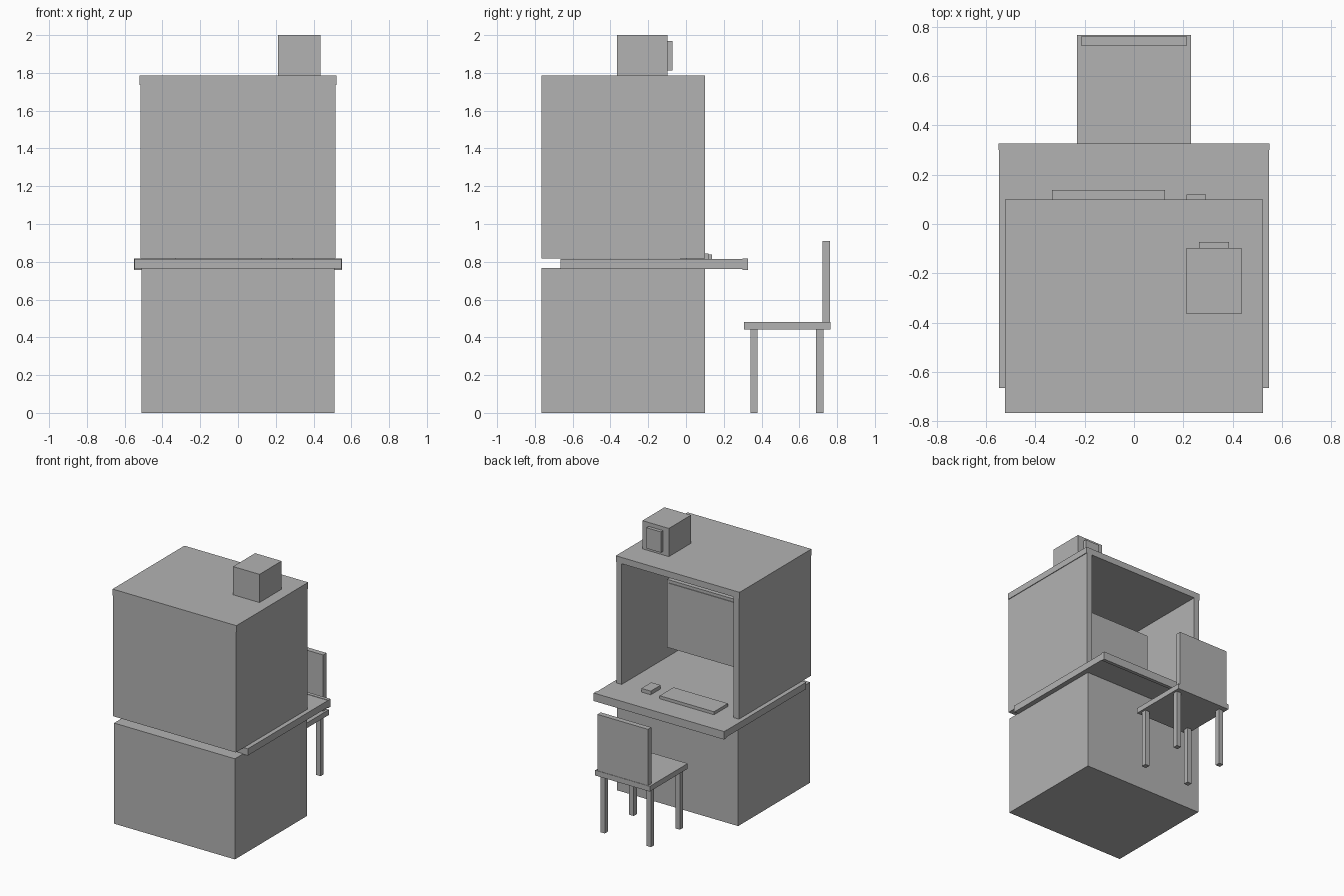
import bpy

cube = bpy.data.objects.get("Cube")
if cube:
    bpy.data.objects.remove(cube, do_unlink=True)

grey = bpy.data.materials.new("plain grey")
grey.use_nodes = True
grey.diffuse_color = (0.45, 0.45, 0.45, 1)
grey.node_tree.nodes["Principled BSDF"].inputs["Base Color"].default_value = (0.45, 0.45, 0.45, 1)


def box(name, x, y, z):
    """Box spanning the given (low, high) range on each axis."""
    spans = (x, y, z)
    bpy.ops.mesh.primitive_cube_add(size=1, location=[(a + b) / 2 for a, b in spans])
    obj = bpy.context.object
    obj.name = name
    obj.scale = [b - a for a, b in spans]
    bpy.ops.object.transform_apply(location=False, rotation=False, scale=True)
    obj.data.materials.append(grey)
    return obj


def around(centre, half):
    return (centre - half, centre + half)


BACK, OPENING = -0.765, 0.10
WALL = 0.045

# Lower block and desk top
box("base", around(0, 0.51), (BACK, OPENING), (0, 0.767))
box("desk_top", around(0, 0.548), (-0.665, 0.30), (0.763, 0.815))
box("desk_edge", around(0, 0.55), (0.30, 0.327), (0.757, 0.818))

# Hood: two side walls, a closing panel and a roof
for side, sign in (("left", 1), ("right", -1)):
    box(side + "_wall", around(sign * (0.517 - WALL / 2), WALL / 2),
        (BACK, OPENING), (0.817, 1.737))
box("front_panel", around(0, 0.517 - WALL), (BACK, BACK + WALL), (0.817, 1.737))
box("roof", around(0, 0.522), (BACK, OPENING), (1.737, 1.785))

# Monitor with its raised screen
box("monitor", around(0, 0.33), (-0.28, -0.244), (1.007, 1.525))
box("screen", around(0, 0.31), (-0.244, -0.239), (1.03, 1.502))

# Keyboard and mouse
box("keyboard", (-0.332, 0.126), (-0.03, 0.137), (0.815, 0.838))
box("mouse", (0.213, 0.292), (0, 0.12), (0.815, 0.843))

# Roof unit with its vent
box("roof_unit", (0.213, 0.436), (-0.364, -0.098), (1.785, 2.0))
box("roof_vent", (0.263, 0.385), (-0.098, -0.072), (1.812, 1.97))

# Chair
box("chair_seat", around(0, 0.23), (0.308, 0.765), (0.442, 0.482))
box("chair_back", around(0, 0.213), (0.722, 0.762), (0.482, 0.911))
for end, y in (("inner", 0.36), ("outer", 0.708)):
    for side, x in (("left", 0.195), ("right", -0.195)):
        box(f"chair_leg_{end}_{side}", around(x, 0.019), around(y, 0.019), (0, 0.442))
